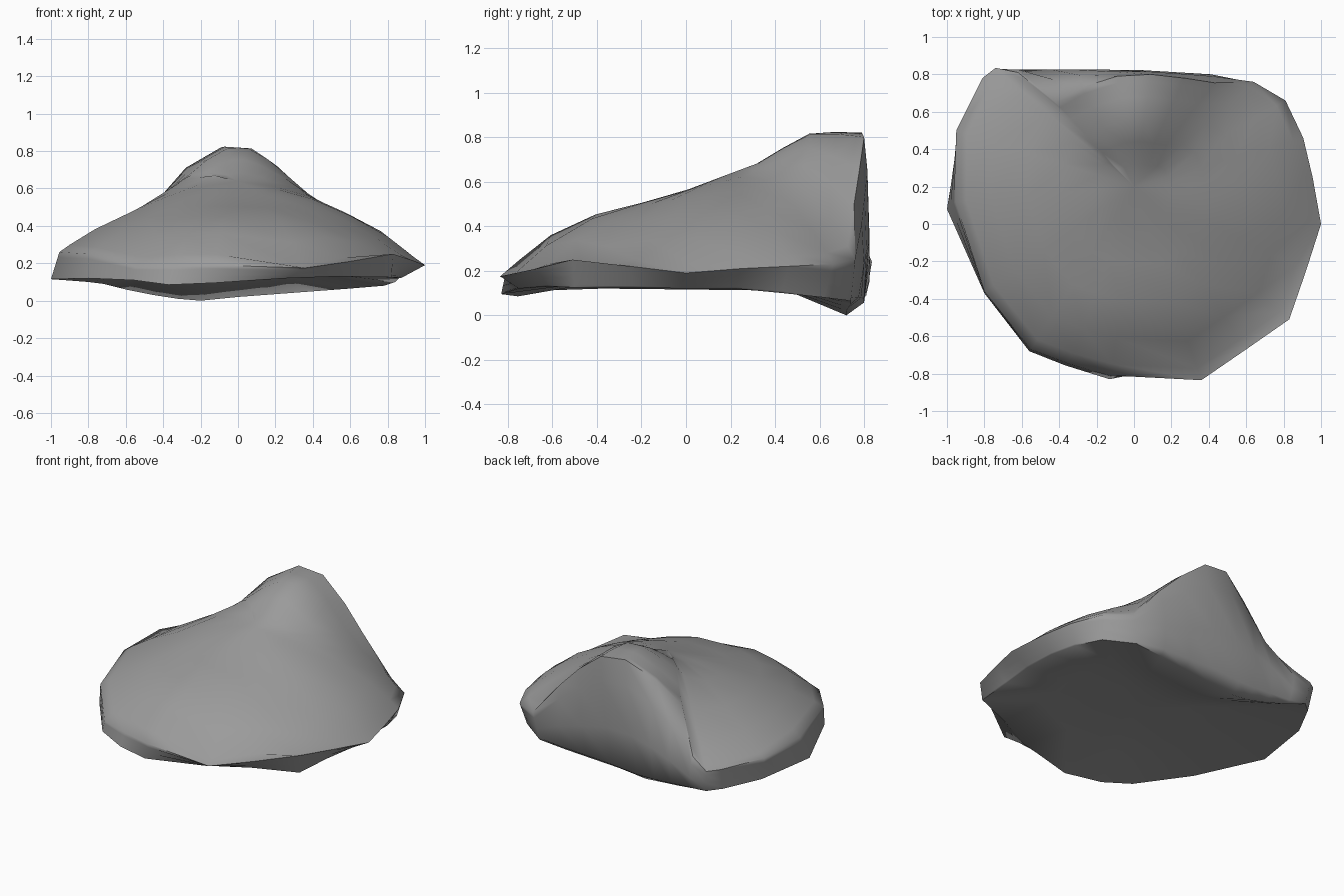
import bpy, bmesh, math

if "Cube" in bpy.data.objects:
    bpy.data.objects.remove(bpy.data.objects["Cube"])

# upper edge of the boulder, counter-clockwise from front left
rim = [(-.55, -.67, .18), (-.34, -.75, .185), (-.12, -.81, .19), (.36, -.835, .175),
       (.6, -.67, .21), (.83, -.51, .25), (.92, -.25, .22), (1, 0, .19),
       (.955, .25, .21), (.905, .46, .22), (.81, .66, .23), (.64, .76, .25),
       (.43, .755, .5), (.27, .78, .66), (.09, .80, .80), (-.09, .79, .82),
       (-.28, .73, .71), (-.42, .65, .55), (-.62, .81, .3), (-.74, .835, .24),
       (-.81, .78, .25), (-.95, .5, .26), (-.955, .12, .26), (-.8, -.36, .25)]
# lower edge, matching point for point
base = [(-.56, -.68, .11), (-.37, -.755, .085), (-.13, -.83, .095), (.26, -.75, .12),
        (.54, -.62, .13), (.82, -.5, .125), (.84, -.24, .125), (.87, 0, .12),
        (.86, .22, .12), (.84, .43, .1), (.78, .62, .08), (.6, .74, .065),
        (.4, .74, .05), (.2, .73, .035), (0, .72, .02), (-.2, .72, 0),
        (-.32, .72, .01), (-.45, .74, .03), (-.6, .77, .06), (-.72, .81, .09),
        (-.8, .74, .1), (-.93, .5, .11), (-1, .08, .115), (-.8, -.37, .12)]
N = len(rim)


def interp(v, pts):
    if v <= pts[0][0]:
        return pts[0][1]
    for (a, p), (b, q) in zip(pts, pts[1:]):
        if v <= b:
            return p + (q - p) * (v - a) / (b - a)
    return pts[-1][1]


def height(x, y):
    """Broad dome plus a ridge climbing to the back peak."""
    r = math.hypot(x, (y - .15) / .97)
    dome = interp(r, [(0, .565), (.25, .55), (.43, .525), (.63, .445),
                      (.77, .375), (.9, .285), (1, .2)])
    ridge = interp(y, [(-.05, 0), (.28, .1), (.6, .325), (.8, .39)])
    dip = .03 * math.exp(-((y + .22) / .2) ** 2)
    return dome - dip + ridge * math.exp(-((x + .01) / .37) ** 2)


def wall_ring(t, back, amount):
    """Ring between rim and base, with the back wall pulled out to y = back."""
    out = []
    for p, q in zip(rim, base):
        x, y, z = (a + (b - a) * t for a, b in zip(p, q))
        if y > .6 and -.65 < x < .5:
            y += (back - .06 * max(0, x) - y) * amount
        out.append((x, y, z))
    return out


def top_ring(t, cx=0, cy=.2):
    out = []
    for x, y, z in rim:
        px, py = cx + (x - cx) * t, cy + (y - cy) * t
        out.append((px, py, height(px, py) + (z - height(x, y)) * t ** 7))
    return out


def under_ring(t, z0):
    return [(x * t, y * t, z0 + (z - z0) * t ** 3) for x, y, z in base]


bm = bmesh.new()
rings = [top_ring(t) for t in (.2, .4, .6, .8, .94)]
rings += [rim, wall_ring(.2, .84, .6), wall_ring(.6, .825, 1), wall_ring(.93, .8, 1)]
rings += [base, under_ring(.62, .15), under_ring(.3, .15)]
loops = [[bm.verts.new(p) for p in ring] for ring in rings]
for a, b in zip(loops, loops[1:]):
    for i in range(N):
        j = (i + 1) % N
        bm.faces.new((a[i], b[i], b[j], a[j]))

# close the crown and the underside
for loop, c in ((loops[0], (0, .2, height(0, .2))), (loops[-1], (0, 0, .15))):
    v = bm.verts.new(c)
    for i in range(N):
        bm.faces.new((v, loop[i], loop[(i + 1) % N]))
bmesh.ops.recalc_face_normals(bm, faces=bm.faces)

me = bpy.data.meshes.new("boulder")
bm.to_mesh(me)
bm.free()
boulder = bpy.data.objects.new("boulder", me)
bpy.context.collection.objects.link(boulder)

# dark stone
stone = bpy.data.materials.new("stone")
stone.diffuse_color = (.33, .33, .33, 1)
stone.use_nodes = True
stone.node_tree.nodes["Principled BSDF"].inputs["Base Color"].default_value = stone.diffuse_color
me.materials.append(stone)

bpy.context.view_layer.objects.active = boulder
boulder.select_set(True)
bpy.ops.object.shade_smooth_by_angle(angle=math.radians(62))
